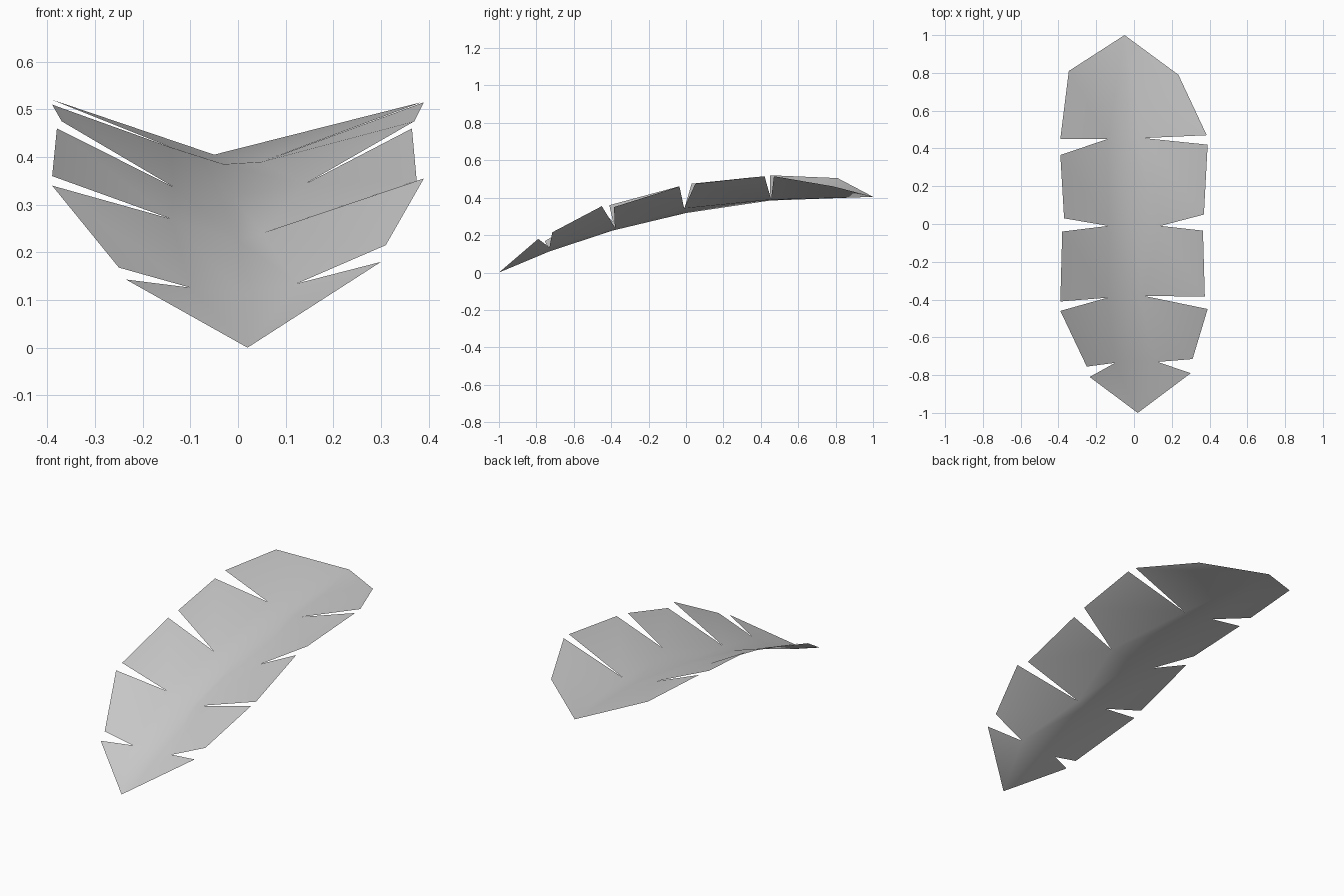
import bpy

if "Cube" in bpy.data.objects:
    bpy.data.objects.remove(bpy.data.objects["Cube"], do_unlink=True)

# Leaf colour
grey = bpy.data.materials.new("leaf_grey")
grey.use_nodes = True
colour = (0.6, 0.6, 0.6, 1)
grey.diffuse_color = colour
bsdf = grey.node_tree.nodes["Principled BSDF"]
bsdf.inputs["Base Color"].default_value = colour
bsdf.inputs["Roughness"].default_value = 0.8

# Midrib from the back end to the front tip
rib = [(-.05, 1, .405), (-.03, .45, .385), (-.01, 0, .318),
       (0, -.39, .225), (.005, -.73, .113), (.02, -1, 0)]

# Each side: notch ends, and rim corners of the five lobes (back to front)
left = dict(
    notches=[(.05, .455, .39), (.14, -.01, .343), (.05, -.38, .24), (.125, -.73, .135)],
    lobes=[[(.235, .79, .46), (.385, .47, .515)], [(.39, .42, .515), (.37, .05, .475)],
           [(.365, -.035, .46), (.375, -.385, .35)], [(.39, -.45, .355), (.31, -.715, .215)],
           [(.3, -.79, .18)]])
right = dict(
    notches=[(-.14, .45, .42), (-.135, -.01, .337), (-.14, -.39, .27), (-.1, -.735, .126)],
    lobes=[[(-.345, .81, .505), (-.39, .45, .52)], [(-.39, .365, .51), (-.37, .03, .475)],
           [(-.38, -.04, .46), (-.39, -.41, .36)], [(-.39, -.46, .34), (-.25, -.755, .168)],
           [(-.235, -.81, .143)]])

verts, faces = [], []


def index(point):
    if point not in verts:
        verts.append(point)
    return verts.index(point)


def add_side(side, flip):
    # The notch line starts and ends at the leaf tips
    line = [rib[0]] + side["notches"] + [rib[-1]]
    for i, lobe in enumerate(side["lobes"]):
        inner = [rib[i], rib[i + 1], line[i + 1], line[i]]
        outer = [line[i], line[i + 1]] + lobe[::-1]
        for loop in (inner, outer):
            ids = list(dict.fromkeys(index(p) for p in loop))
            faces.append(ids[::-1] if flip else ids)


add_side(left, False)
add_side(right, True)

# Single-sheet leaf blade
mesh = bpy.data.meshes.new("leaf")
mesh.from_pydata(verts, [], faces)
mesh.materials.append(grey)
mesh.update()
for polygon in mesh.polygons:
    polygon.use_smooth = True
leaf = bpy.data.objects.new("leaf", mesh)
bpy.context.collection.objects.link(leaf)
